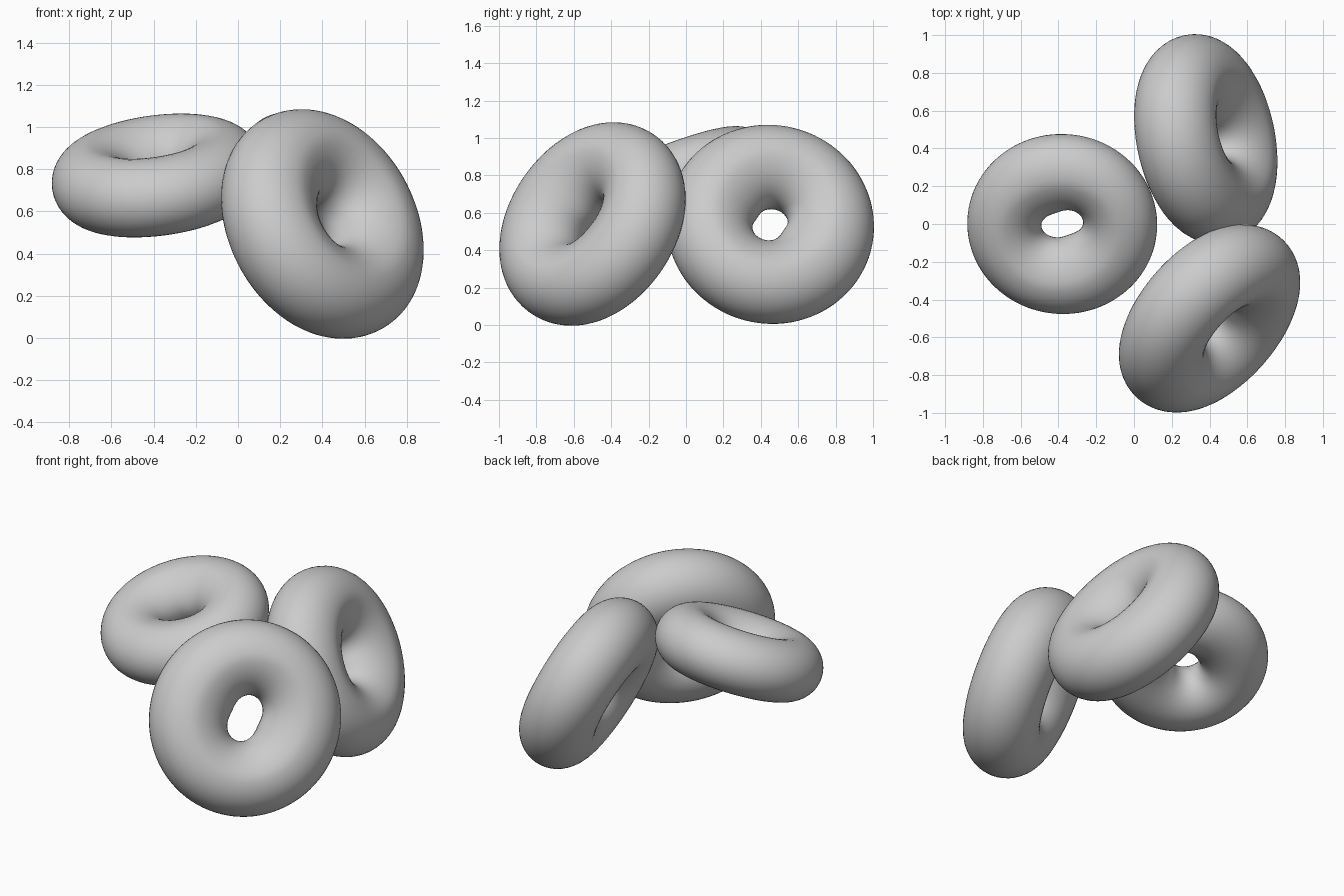
import bpy
import math
from mathutils import Matrix, Vector

cube = bpy.data.objects.get("Cube")
if cube:
    bpy.data.objects.remove(cube, do_unlink=True)

# Single plain grey for all rings
grey = bpy.data.materials.new("plain_grey")
grey.use_nodes = True
colour = (0.6, 0.6, 0.6, 1)
grey.diffuse_color = colour
grey.node_tree.nodes["Principled BSDF"].inputs["Base Color"].default_value = colour


def make_ring(name, centre, axis, hole_direction, outer, hole, thickness):
    """Plump ring, slightly oval, with its hole stretched along hole_direction."""
    bpy.ops.mesh.primitive_torus_add(major_segments=96, minor_segments=48,
                                     major_radius=1, minor_radius=0.5)
    ring = bpy.context.object
    ring.name = name
    for v in ring.data.vertices:
        around = math.atan2(v.co.y, v.co.x)
        tube = math.atan2(v.co.z, math.hypot(v.co.x, v.co.y) - 1)
        oval = math.cos(2 * around)
        inner = hole * (1 + 0.22 * oval)
        rim = outer * (1 + 0.013 * oval)
        radius = (rim + inner) / 2 + (rim - inner) / 2 * math.cos(tube)
        height = thickness * math.sin(tube)
        # The upper face dips towards the hole like a funnel
        if height > 0:
            height *= 1 - 0.13 * max(0, -math.cos(tube))
        v.co = (radius * math.cos(around), radius * math.sin(around), height)

    # Aim the ring's axis and the long side of its hole
    n = Vector(axis).normalized()
    u = Vector(hole_direction)
    u = (u - n * u.dot(n)).normalized()
    turn = Matrix((u, n.cross(u), n)).transposed().to_4x4()
    ring.matrix_world = Matrix.Translation(centre) @ turn
    ring.data.materials.append(grey)
    bpy.ops.object.shade_smooth()


make_ring("left_lying_ring", (-0.38, 0, 0.77), (-0.11, -0.33, 0.93), (0.9, 0.35, 0.1),
          0.5, 0.095, 0.188)
make_ring("back_upright_ring", (0.38, 0.45, 0.538), (0.88, 0.16, 0.42), (0, 0.5, 0.8),
          0.563, 0.1, 0.222)
make_ring("front_leaning_ring", (0.4, -0.5, 0.54), (0.65, -0.62, 0.42), (0.35, 0.3, 0.9),
          0.573, 0.115, 0.225)
